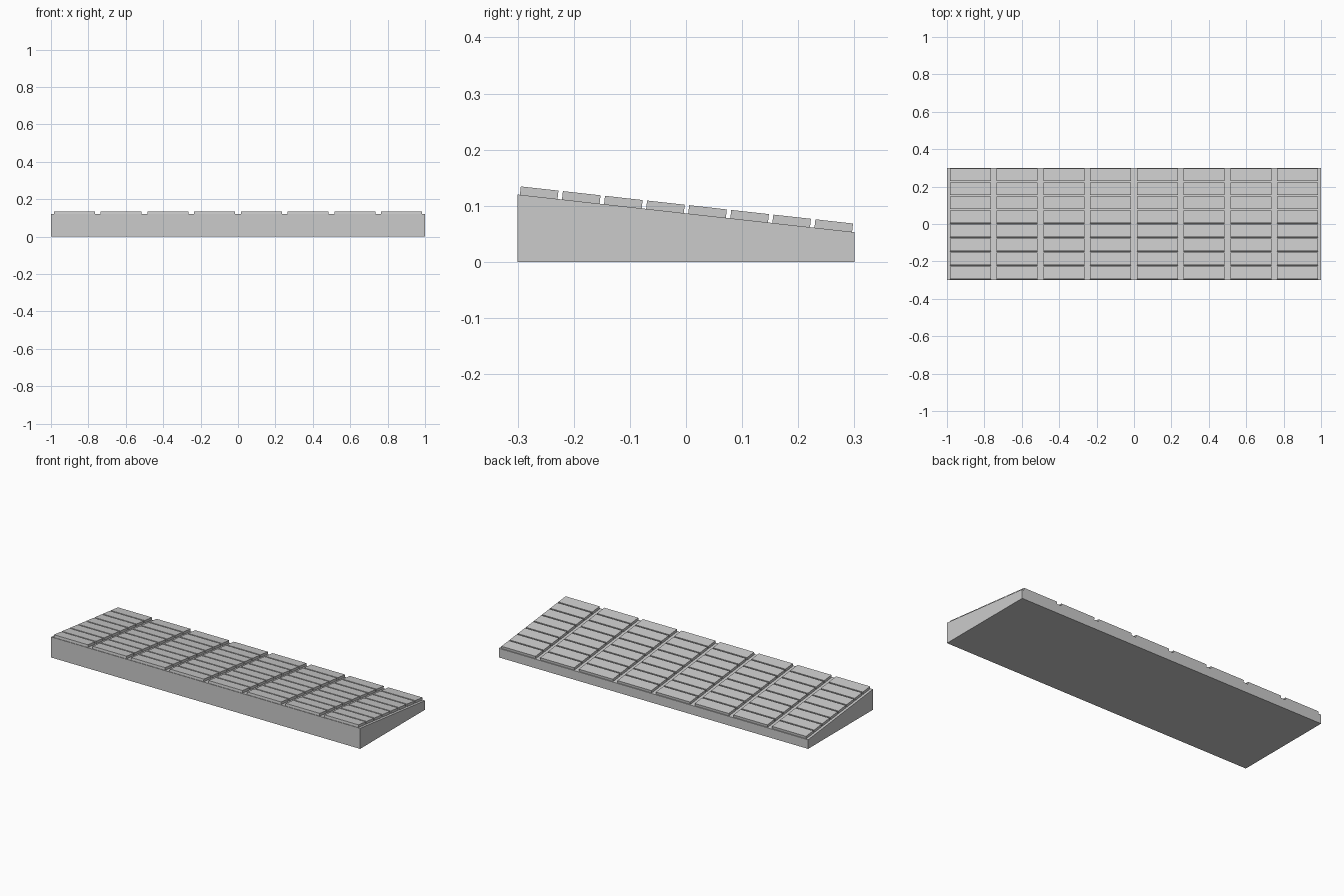
import bpy, bmesh, math
from mathutils import Matrix

if "Cube" in bpy.data.objects:
    bpy.data.objects.remove(bpy.data.objects["Cube"])

FRONT_Z, BACK_Z, HALF_Y = 0.12, 0.053, 0.3
SLOPE = math.atan2(BACK_Z - FRONT_Z, 2 * HALF_Y)
TILE = (0.22, 0.0675, 0.015)


def add_object(name, bm):
    bmesh.ops.recalc_face_normals(bm, faces=bm.faces)
    mesh = bpy.data.meshes.new(name)
    bm.to_mesh(mesh)
    bm.free()
    obj = bpy.data.objects.new(name, mesh)
    bpy.context.collection.objects.link(obj)
    return obj


# Wedge base: side profile extruded along x
bm = bmesh.new()
profile = [(-HALF_Y, 0), (HALF_Y, 0), (HALF_Y, BACK_Z), (-HALF_Y, FRONT_Z)]
face = bm.faces.new([bm.verts.new((-1, y, z)) for y, z in profile])
ext = bmesh.ops.extrude_face_region(bm, geom=[face])
bmesh.ops.translate(bm, vec=(2, 0, 0),
                    verts=[v for v in ext["geom"] if isinstance(v, bmesh.types.BMVert)])
add_object("wedge_base", bm)

# Raised tread blocks: 8 x 8 grid lying on the slope
bm = bmesh.new()
for row in range(8):
    y = -0.2625 + 0.075 * row
    z = FRONT_Z + (y + HALF_Y) * math.tan(SLOPE)
    for col in range(8):
        place = (Matrix.Translation((-0.875 + 0.25 * col, y, z))
                 @ Matrix.Rotation(SLOPE, 4, 'X')
                 @ Matrix.Translation((0, 0, TILE[2] / 2))
                 @ Matrix.Diagonal((*TILE, 1)))
        bmesh.ops.create_cube(bm, size=1, matrix=place)
add_object("tread_blocks", bm)
